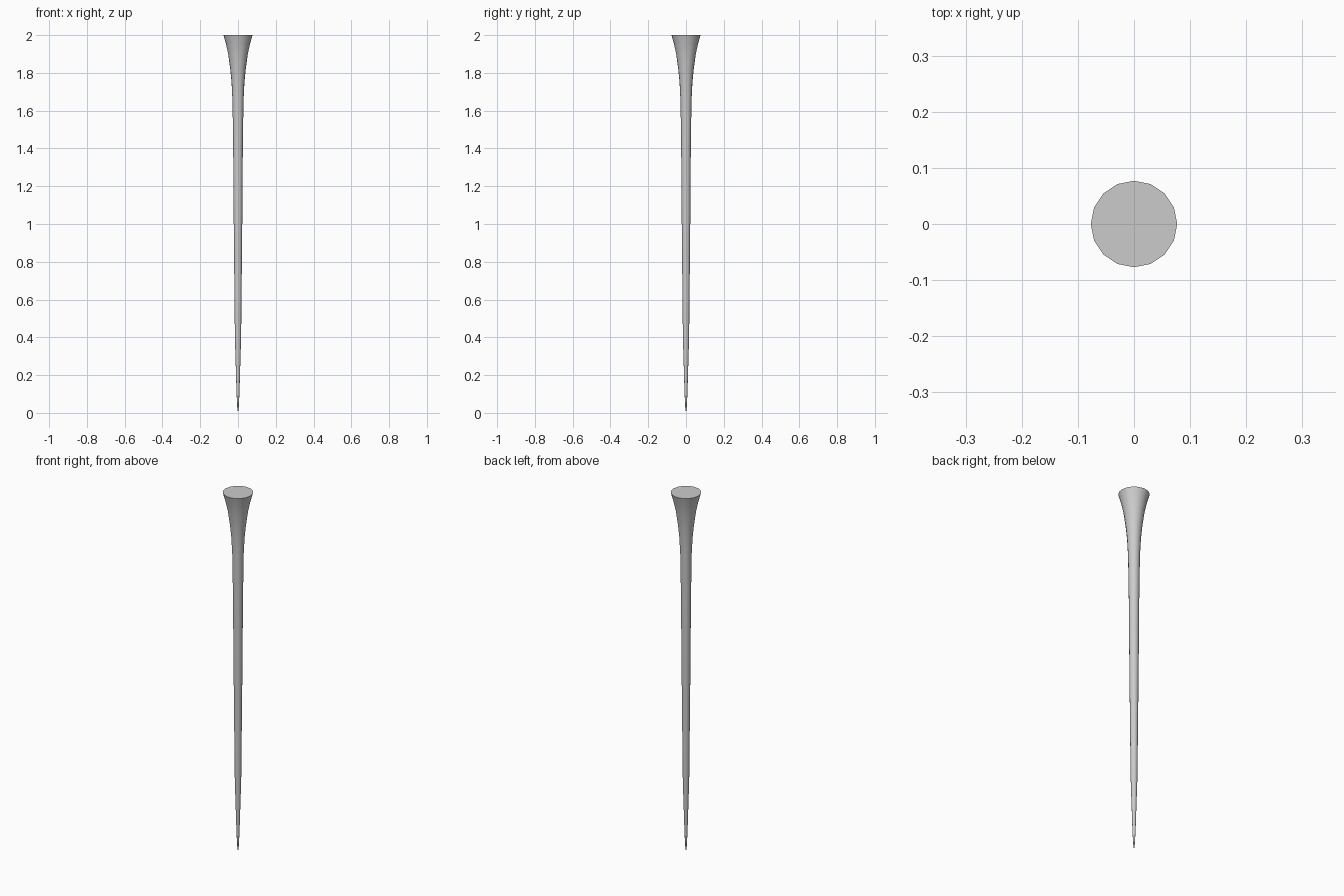
import bpy, bmesh
from math import sin, cos, pi

if "Cube" in bpy.data.objects:
    bpy.data.objects.remove(bpy.data.objects["Cube"])

SIDES = 16
# Profile from just above the tip to the rim: (radius, height)
PROFILE = [(0.004, 0.03), (0.0075, 0.1), (0.0105, 0.2), (0.0165, 0.4),
           (0.0195, 0.7), (0.0225, 1.0), (0.0255, 1.4), (0.029, 1.65),
           (0.034, 1.75), (0.041, 1.82), (0.052, 1.9), (0.064, 1.955),
           (0.077, 2.0)]

bm = bmesh.new()
rings = [[bm.verts.new((r * cos(2 * pi * i / SIDES), r * sin(2 * pi * i / SIDES), z))
          for i in range(SIDES)] for r, z in PROFILE]
tip = bm.verts.new((0, 0, 0))

# Pointed tip, flared shaft and flat top
for i in range(SIDES):
    j = (i + 1) % SIDES
    bm.faces.new((tip, rings[0][j], rings[0][i]))
    for low, high in zip(rings, rings[1:]):
        bm.faces.new((low[i], low[j], high[j], high[i]))
bm.faces.new(rings[-1])
bmesh.ops.recalc_face_normals(bm, faces=bm.faces)

mesh = bpy.data.meshes.new("flared_peg")
bm.to_mesh(mesh)
bm.free()
peg = bpy.data.objects.new("flared_peg", mesh)
bpy.context.collection.objects.link(peg)
bpy.context.view_layer.objects.active = peg
peg.select_set(True)
bpy.ops.object.shade_smooth_by_angle()
